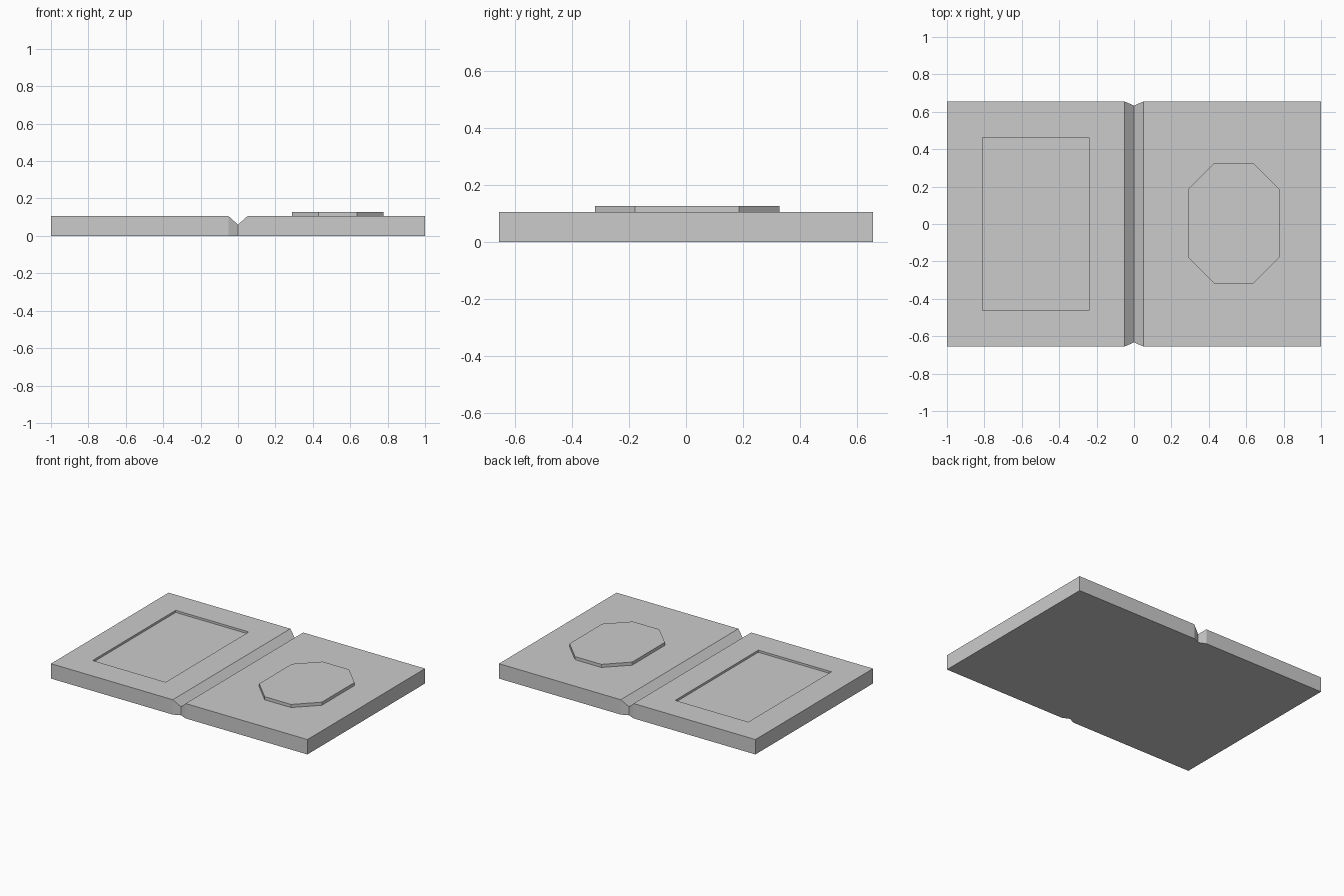
import bpy, bmesh

if "Cube" in bpy.data.objects:
    bpy.data.objects.remove(bpy.data.objects["Cube"])

THICK = 0.105


def make_object(name, bm):
    bmesh.ops.recalc_face_normals(bm, faces=bm.faces)
    mesh = bpy.data.meshes.new(name)
    bm.to_mesh(mesh)
    bm.free()
    obj = bpy.data.objects.new(name, mesh)
    bpy.context.collection.objects.link(obj)
    return obj


def prism(name, outline, z0, z1):
    bm = bmesh.new()
    base = bm.faces.new([bm.verts.new((x, y, z0)) for x, y in outline])
    top = bmesh.ops.extrude_face_region(bm, geom=[base])["geom"]
    verts = [v for v in top if isinstance(v, bmesh.types.BMVert)]
    bmesh.ops.translate(bm, verts=verts, vec=(0, 0, z1 - z0))
    return make_object(name, bm)


# Open slab: rectangular sections along x, pinched at the central fold
bm = bmesh.new()
sections = [(-1, 0.655, THICK), (-0.05, 0.655, THICK), (0, 0.633, 0.06),
            (0.05, 0.655, THICK), (1, 0.655, THICK)]
rings = [[bm.verts.new((x, y, z)) for y, z in ((-h, 0), (h, 0), (h, t), (-h, t))]
         for x, h, t in sections]
for a, b in zip(rings, rings[1:]):
    for i in range(4):
        j = (i + 1) % 4
        bm.faces.new((a[i], a[j], b[j], b[i]))
bm.faces.new(rings[0])
bm.faces.new(rings[-1])
slab = make_object("folding_slab", bm)

# Shallow rectangular recess in the left half
cutter = prism("recess_cutter",
               [(-0.81, -0.463), (-0.24, -0.463), (-0.24, 0.463), (-0.81, 0.463)],
               THICK - 0.015, THICK + 0.1)
cutter.hide_render = True
cutter.hide_viewport = True
cut = slab.modifiers.new("recess", 'BOOLEAN')
cut.operation = 'DIFFERENCE'
cut.solver = 'EXACT'
cut.object = cutter

# Raised stretched octagon on the right half
quarter = [(0.244, 0.182), (0.103, 0.323)]
half = quarter + [(-x, y) for x, y in reversed(quarter)]
octagon = half + [(-x, -y) for x, y in half]
plate = prism("octagon_plate", octagon, THICK - 0.01, 0.127)
plate.location = (0.534, 0.004, 0)
